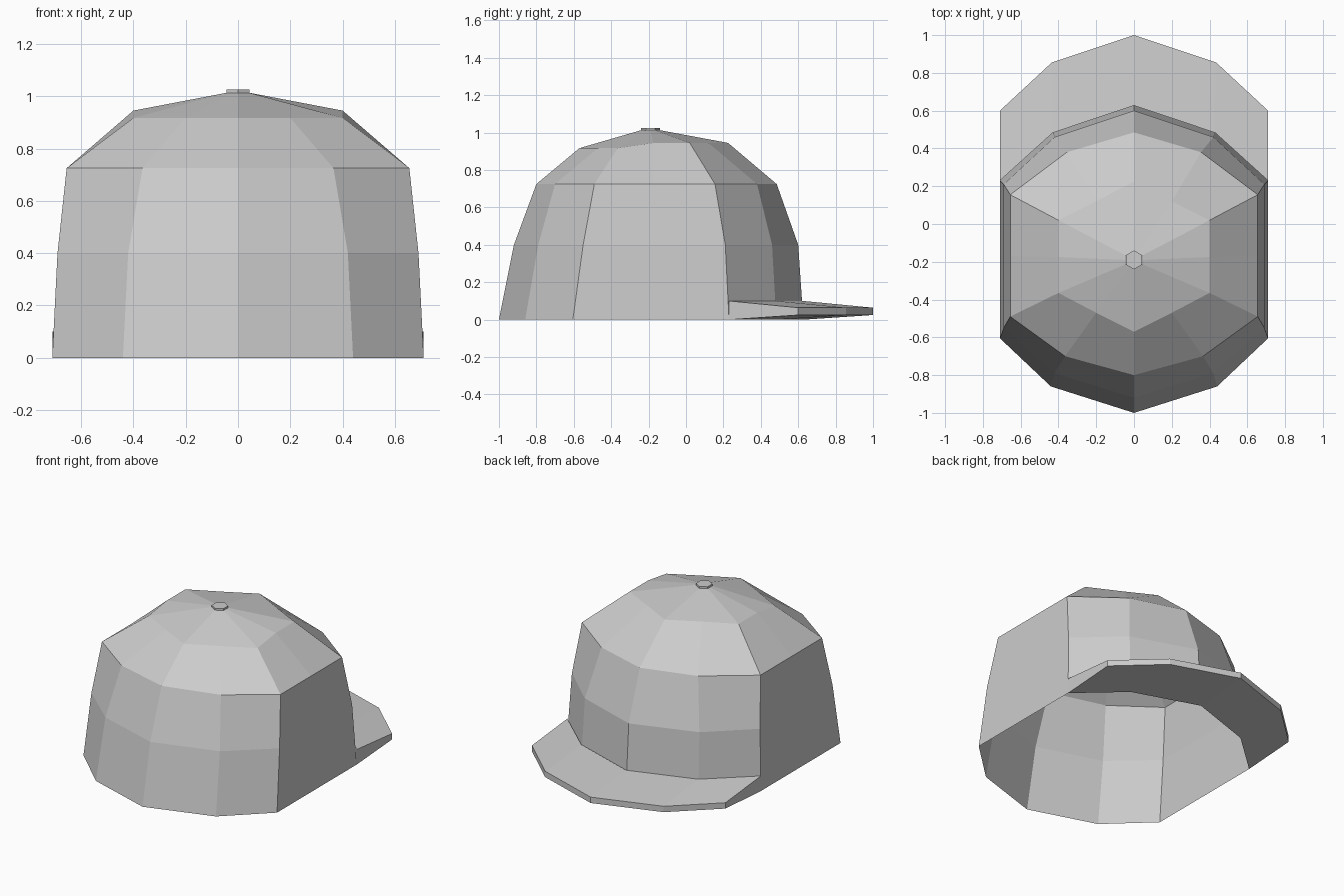
import bpy, bmesh, math

if "Cube" in bpy.data.objects:
    bpy.data.objects.remove(bpy.data.objects["Cube"])


def loop(half, z_back, z_mid, z_front):
    """Full 12-point ring from a half outline running back (0) to front (6)."""
    zs = [z_back] * 3 + [z_mid] + [z_front] * 3
    right = [(x, y, z) for (x, y), z in zip(half, zs)]
    return right + [(-x, y, z) for x, y, z in right[-2:0:-1]]


def arc(half, z):
    """Full 5-point open arc from a half outline running side to centre."""
    right = [(x, y, z) for x, y in half]
    return right + [(-x, y, z) for x, y, z in right[-2::-1]]


def skin(name, rows, closed, cap_ends=False, wrap_rows=False):
    bm = bmesh.new()
    vs = [[bm.verts.new(p) for p in row] for row in rows]
    n = len(rows[0])
    pairs = list(zip(vs, vs[1:]))
    if wrap_rows:
        pairs.append((vs[-1], vs[0]))
    for a, b in pairs:
        for i in range(n if closed else n - 1):
            j = (i + 1) % n
            bm.faces.new((a[i], a[j], b[j], b[i]))
    if cap_ends:
        bm.faces.new([r[0] for r in vs])
        bm.faces.new([r[-1] for r in vs])
    bmesh.ops.recalc_face_normals(bm, faces=bm.faces)
    me = bpy.data.meshes.new(name)
    bm.to_mesh(me)
    bm.free()
    ob = bpy.data.objects.new(name, me)
    bpy.context.collection.objects.link(ob)
    return ob


# Crown: rings from the rim to the small hexagon under the button
base = [(0, -1), (.44, -.86), (.71, -.605), (.71, -.19), (.71, .23), (.43, .483), (0, .627)]
mid = [(0, -.92), (.42, -.79), (.69, -.55), (.69, -.18), (.69, .21), (.42, .46), (0, .60)]
shoulder = [(0, -.80), (.365, -.70), (.655, -.49), (.655, -.17), (.655, .155), (.355, .38), (0, .485)]
upper = [(0, -.57), (.2, -.47), (.4, -.365), (.4, -.175), (.4, .02), (.2, .12), (0, .225)]
hexa = [(0, -.24), (.022, -.227), (.044, -.213), (.044, -.19), (.044, -.167), (.022, -.153), (0, -.14)]
skin("crown", [loop(base, 0, 0, 0), loop(mid, .4, .4, .4),
               loop(shoulder, .725, .725, .725),
               loop(upper, .917, .945, .945),
               loop(hexa, 1.013, 1.013, 1.013)], True)

# Brim: tapered slab, open where it meets the crown
inner = base[4:]
outer = [(.71, .6), (.435, .855), (0, 1.0)]
skin("brim", [arc(inner, .10), arc(outer, .064), arc(outer, .025), arc(inner, 0)],
     False, cap_ends=True)

# Button
bpy.ops.mesh.primitive_cylinder_add(vertices=6, radius=.05, depth=.016, location=(0, -.19, 1.017))
bpy.context.object.name = "button"
